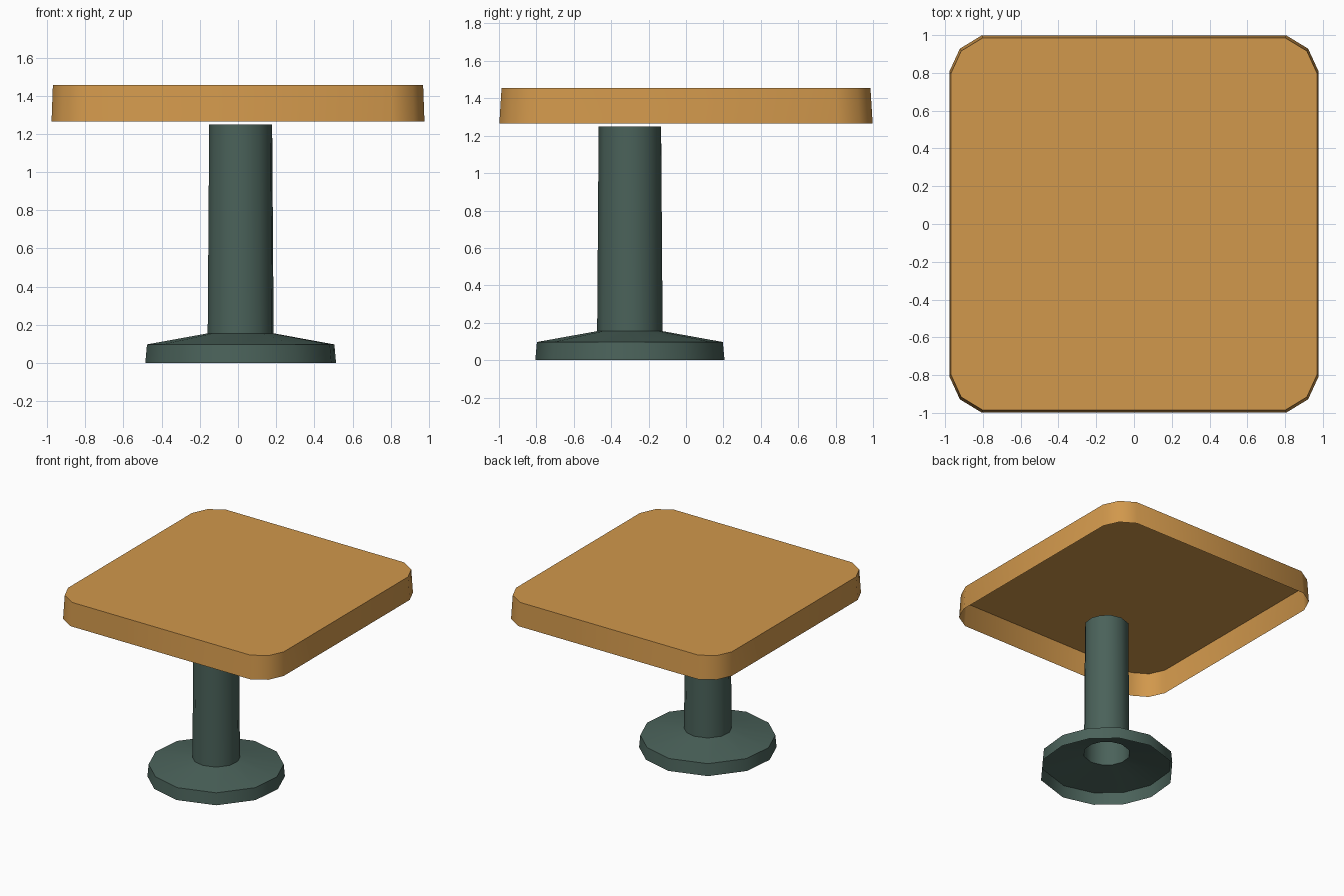
import bpy, bmesh, math

if "Cube" in bpy.data.objects:
    bpy.data.objects.remove(bpy.data.objects["Cube"])

def material(name, col):
    m = bpy.data.materials.new(name)
    m.diffuse_color = (*col, 1)
    m.use_nodes = True
    m.node_tree.nodes["Principled BSDF"].inputs["Base Color"].default_value = m.diffuse_color
    return m

wood = material("warm wood", (0.64, 0.314, 0.072))
green = material("dark green metal", (0.069, 0.122, 0.102))

def loft(name, rings, mat, cap_top=False):
    """Join equal-length rings of points into an open shell."""
    bm = bmesh.new()
    vs = [[bm.verts.new(p) for p in r] for r in rings]
    for a, b in zip(vs, vs[1:]):
        n = len(a)
        for i in range(n):
            j = (i + 1) % n
            bm.faces.new((a[i], a[j], b[j], b[i]))
    if cap_top:
        bm.faces.new(vs[-1])
    me = bpy.data.meshes.new(name)
    bm.to_mesh(me)
    bm.free()
    ob = bpy.data.objects.new(name, me)
    bpy.context.collection.objects.link(ob)
    me.materials.append(mat)
    bpy.ops.object.select_all(action='DESELECT')
    ob.select_set(True)
    bpy.context.view_layer.objects.active = ob
    bpy.ops.object.shade_smooth_by_angle(angle=math.radians(40))
    return ob

# Table top: shallow open-bottomed tray with clipped round corners
def rounded(hx, hy, z):
    q = [(hx, hy - 0.19), (hx - 0.055, hy - 0.07), (hx - 0.17, hy)]
    pts = q + [(-x, y) for x, y in reversed(q)]
    pts += [(-x, -y) for x, y in pts]
    return [(x, y, z) for x, y in pts]

loft("table_top", [rounded(0.977, 0.998, 1.266), rounded(0.97, 0.986, 1.456)], wood, True)

# Pedestal: twelve-sided hollow foot and column, set toward the front
quarter = [0, 35, 64, 90, 116, 145]
angles = [math.radians(-55 + a + h) for h in (0, 180) for a in quarter]

def ring(r, z):
    return [(0.014 + r * math.cos(a), -0.3 + r * math.sin(a), z) for a in angles]

loft("pedestal_foot", [ring(0.506, 0), ring(0.497, 0.097), ring(0.175, 0.155)], green)
loft("pedestal_column", [ring(0.175, 0.155), ring(0.167, 1.25)], green)
